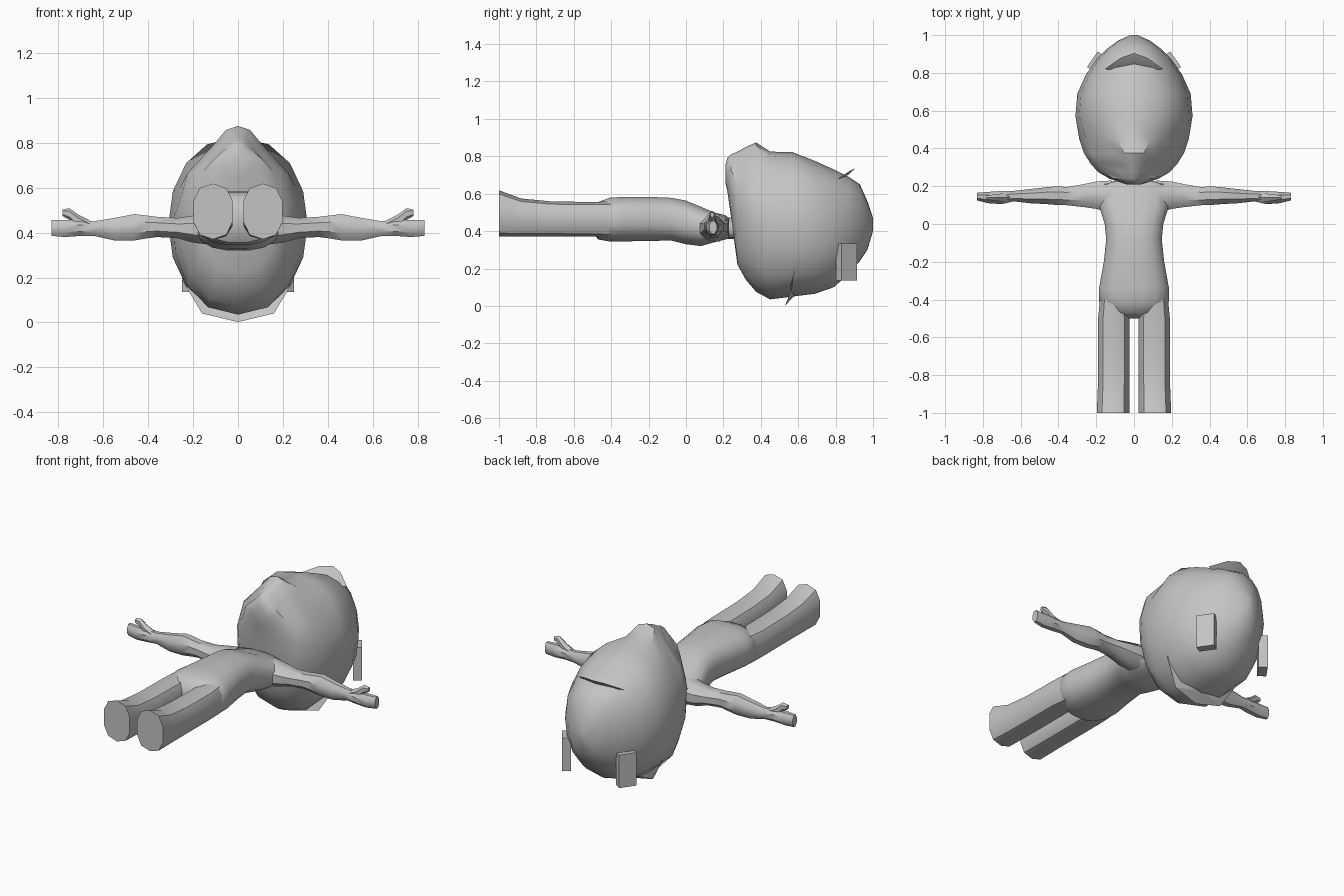
import bpy
import bmesh
import math
from mathutils import Vector

cube = bpy.data.objects.get("Cube")
if cube:
    bpy.data.objects.remove(cube, do_unlink=True)

grey = bpy.data.materials.new("plain grey")
grey.use_nodes = True
GREY = (0.55, 0.55, 0.55, 1)
grey.diffuse_color = GREY
grey.node_tree.nodes["Principled BSDF"].inputs["Base Color"].default_value = GREY


def finish(name, bm, angle=40):
    bmesh.ops.recalc_face_normals(bm, faces=bm.faces)
    mesh = bpy.data.meshes.new(name)
    bm.to_mesh(mesh)
    bm.free()
    mesh.materials.append(grey)
    obj = bpy.data.objects.new(name, mesh)
    bpy.context.collection.objects.link(obj)
    bpy.ops.object.select_all(action="DESELECT")
    obj.select_set(True)
    bpy.context.view_layer.objects.active = obj
    bpy.ops.object.shade_smooth_by_angle(angle=math.radians(angle))
    return obj


def skin(name, rings, angle=40):
    """Bridge closed rings of points and cap both ends."""
    bm = bmesh.new()
    loops = [[bm.verts.new(p) for p in ring] for ring in rings]
    n = len(loops[0])
    for a, b in zip(loops, loops[1:]):
        for i in range(n):
            j = (i + 1) % n
            bm.faces.new((a[i], a[j], b[j], b[i]))
    bm.faces.new(loops[0])
    bm.faces.new(loops[-1])
    return finish(name, bm, angle)


def oval(n, power=1.0):
    pts = []
    for i in range(n):
        t = 2 * math.pi * (i + 0.5) / n
        c, s = math.cos(t), math.sin(t)
        pts.append((math.copysign(abs(c) ** power, c), math.copysign(abs(s) ** power, s)))
    k = max(p[0] for p in pts)
    return [(c / k, s / k) for c, s in pts]


def tube_y(name, sections, n=12, power=0.8):
    """Sections: y, x low, x high, z low, z high."""
    return skin(name, [[((a + b) / 2 + (b - a) / 2 * c, y, (l + h) / 2 + (h - l) / 2 * s)
                        for c, s in oval(n, power)] for y, a, b, l, h in sections])


def tube_x(name, sections, side, n=8):
    """Sections: x, y low, y high, z low, z high."""
    return skin(name, [[(side * x, (a + b) / 2 + (b - a) / 2 * c, (l + h) / 2 + (h - l) / 2 * s)
                        for c, s in oval(n)] for x, a, b, l, h in sections])


# Head: cross-section narrows to a ridge at the chin, rounder at the crown
ridged = [(0, 0), (.48, .045), (.8, .18), (.98, .38), (1, .56), (.84, .74), (.38, .9), (.18, .98), (0, 1)]
head_rows = [
    (.21, .04, .66, .75), (.22, .07, .62, .79), (.24, .13, .48, .81), (.275, .19, .22, .825),
    (.32, .23, .14, .85), (.375, .265, .075, .874), (.45, .29, .035, .825), (.57, .31, .05, .822),
    (.69, .3, .065, .775), (.79, .255, .1, .73), (.87, .2, .17, .69), (.93, .14, .24, .65),
    (.97, .085, .3, .56), (1.0, .02, .4, .47)]
rings = []
for y, w, low, high in head_rows:
    blend = min(max((y - .36) / .2, 0), 1)
    half = []
    for i, (px, pz) in enumerate(ridged):
        t = math.pi * i / 8
        rx, rz = math.sin(t) ** .85, .5 - .5 * math.cos(t)
        x = px + (rx - px) * blend
        z = pz + (rz - pz) * blend
        half.append((x * w, y, low + z * (high - low)))
    rings.append(half + [(-x, yy, z) for x, yy, z in half[-2:0:-1]])
skin("head", rings, 35)


# Crescent locks raised from the forehead and the back of the head
def lock(name, rim, tip, base):
    bm = bmesh.new()
    left, mid, right = [bm.verts.new((s * rim[0], rim[1], rim[2])) if s else bm.verts.new(base)
                        for s in (-1, 0, 1)]
    outer = [bm.verts.new((s * tip[0], tip[1], tip[2])) for s in (-1, 1)]
    peak = bm.verts.new(tip[3:])
    root = bm.verts.new(tuple(Vector(base).lerp(Vector((0, .65, .43)), .2)))
    edge = [left, outer[0], peak, outer[1], right]
    for a, b in zip(edge, edge[1:]):
        bm.faces.new((mid, a, b))
        bm.faces.new((root, b, a))
    bm.faces.new((mid, right, root))
    bm.faces.new((mid, root, left))
    finish(name, bm, 20)


lock("front_lock", (.155, .82, .685), (.07, .88, .725, 0, .905, .735), (0, .845, .70))
lock("back_lock", (.25, .58, .19), (.16, .545, .04, 0, .53, .002), (0, .585, .06))

# Torso and neck
tube_y("torso", [
    (-.50, -.07, .07, .40, .50), (-.47, -.14, .14, .355, .555), (-.41, -.185, .185, .345, .578),
    (-.34, -.185, .185, .345, .583), (-.2, -.16, .16, .347, .583), (-.08, -.147, .147, .35, .578),
    (0, -.155, .155, .33, .563), (.08, -.18, .18, .32, .53), (.15, -.195, .195, .34, .5),
    (.21, -.18, .18, .355, .485), (.23, -.09, .09, .36, .47)], 16)
tube_y("neck", [(.2, -.07, .07, .36, .47), (.29, -.065, .065, .36, .47)], 10)

arm_rows = [
    (.12, .06, .23, .345, .49), (.2, .08, .225, .355, .475), (.27, .09, .21, .375, .465),
    (.36, .1, .195, .38, .47), (.40, .1, .2, .375, .475), (.46, .105, .195, .365, .482),
    (.55, .11, .185, .365, .465), (.64, .12, .175, .385, .45), (.70, .105, .175, .385, .455),
    (.77, .11, .17, .38, .455), (.83, .125, .165, .385, .455)]
thumb_rows = [(.66, .12, .165, .40, .45), (.71, .12, .16, .42, .475),
              (.75, .125, .155, .46, .505), (.78, .13, .15, .475, .5)]

for side, label in ((1, "left"), (-1, "right")):
    # Arm with hand, and thumb
    tube_x(label + "_arm", arm_rows, side)
    tube_x(label + "_thumb", thumb_rows, side, 6)

    # Leg widening at the sole
    tube_y(label + "_leg", [(y, *sorted((side * a, side * b)), low, high) for y, a, b, low, high in (
        (-.40, .03, .18, .37, .555), (-.5, .025, .19, .375, .552), (-.72, .025, .19, .375, .555),
        (-.88, .025, .192, .375, .57), (-.95, .025, .195, .375, .595), (-1.0, .025, .197, .375, .613))], 10)

    # Side tab hanging from the head
    bm = bmesh.new()
    bmesh.ops.create_cube(bm, size=1)
    for v in bm.verts:
        x, y, z = v.co.x * .05, v.co.y * .1, v.co.z * .2
        turn = math.radians(35)
        v.co = (side * (.2 + x * math.cos(turn) - y * math.sin(turn)),
                .858 + x * math.sin(turn) + y * math.cos(turn), .235 + z)
    finish(label + "_head_tab", bm)
